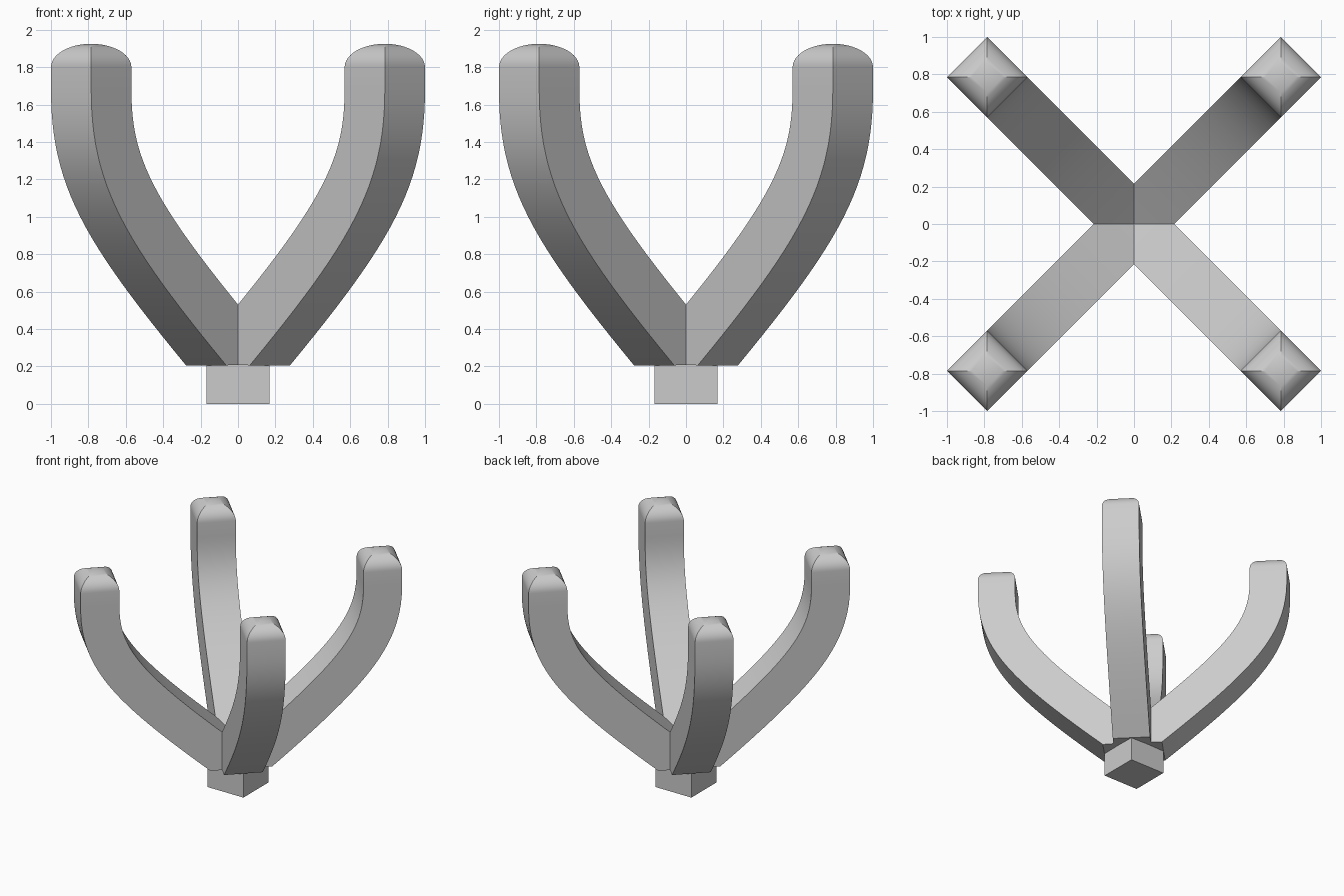
import bpy, bmesh
from math import sin, cos, pi, radians
from mathutils import Vector
from mathutils.geometry import interpolate_bezier

if "Cube" in bpy.data.objects:
    bpy.data.objects.remove(bpy.data.objects["Cube"])

W = 0.152  # half width of the square arm


def arm_rings():
    """(inner radius, inner z, outer radius, outer z, half width) along one arm"""
    p0, p1 = Vector((0.142, 0.321)), Vector((0.916, 0.985))
    p2, p3 = Vector((1.11, 1.246)), Vector((1.11, 1.68))
    path = interpolate_bezier(p0, p1, p2, p3, 25)
    n = len(path)
    rings = [(0, 0.40, 0, 0.213, W)]
    for i, c in enumerate(path):
        t = path[min(i + 1, n - 1)] - path[max(i - 1, 0)]
        if i == n - 1:
            t = Vector((0, 1))
        t.normalize()
        off = Vector((t.y, -t.x)) * W
        a, b = c - off, c + off
        rings.append((a.x, a.y, b.x, b.y, W))
    # pillow-shaped tip
    for k in range(12):
        a = k / 12 * pi / 2
        h, z = W * cos(a), 1.80 + 0.125 * sin(a)
        rings.append((1.11 - h, z, 1.11 + h, z, h))
    return rings


def make_arm(name, angle):
    bm = bmesh.new()
    loops = []
    for ri, zi, ro, zo, h in arm_rings():
        loops.append([bm.verts.new(p) for p in
                      ((ri, -h, zi), (ro, -h, zo), (ro, h, zo), (ri, h, zi))])
    for a, b in zip(loops, loops[1:]):
        for i in range(4):
            j = (i + 1) % 4
            bm.faces.new((a[i], a[j], b[j], b[i]))
    apex = bm.verts.new((1.11, 0, 1.925))
    for i in range(4):
        bm.faces.new((loops[-1][i], loops[-1][(i + 1) % 4], apex))
    # mitre the root so neighbouring arms meet cleanly
    for s in (1, -1):
        bmesh.ops.bisect_plane(bm, geom=bm.verts[:] + bm.edges[:] + bm.faces[:],
                               plane_co=(0, 0, 0), plane_no=(-1, s, 0), clear_outer=True)
    bmesh.ops.remove_doubles(bm, verts=bm.verts[:], dist=1e-5)
    bmesh.ops.recalc_face_normals(bm, faces=bm.faces[:])
    me = bpy.data.meshes.new(name)
    bm.to_mesh(me)
    bm.free()
    ob = bpy.data.objects.new(name, me)
    ob.rotation_euler.z = angle
    bpy.context.collection.objects.link(ob)
    bpy.ops.object.select_all(action='DESELECT')
    ob.select_set(True)
    bpy.context.view_layer.objects.active = ob
    bpy.ops.object.shade_smooth_by_angle(angle=radians(30))


# four curved arms on the diagonals
for i, corner in enumerate(("back_right", "back_left", "front_left", "front_right")):
    make_arm("arm_" + corner, radians(45 + 90 * i))

# square base peg
bpy.ops.mesh.primitive_cube_add(size=1, location=(0, 0, 0.1065))
base = bpy.context.object
base.name = "base_peg"
base.scale = (0.338, 0.338, 0.213)
